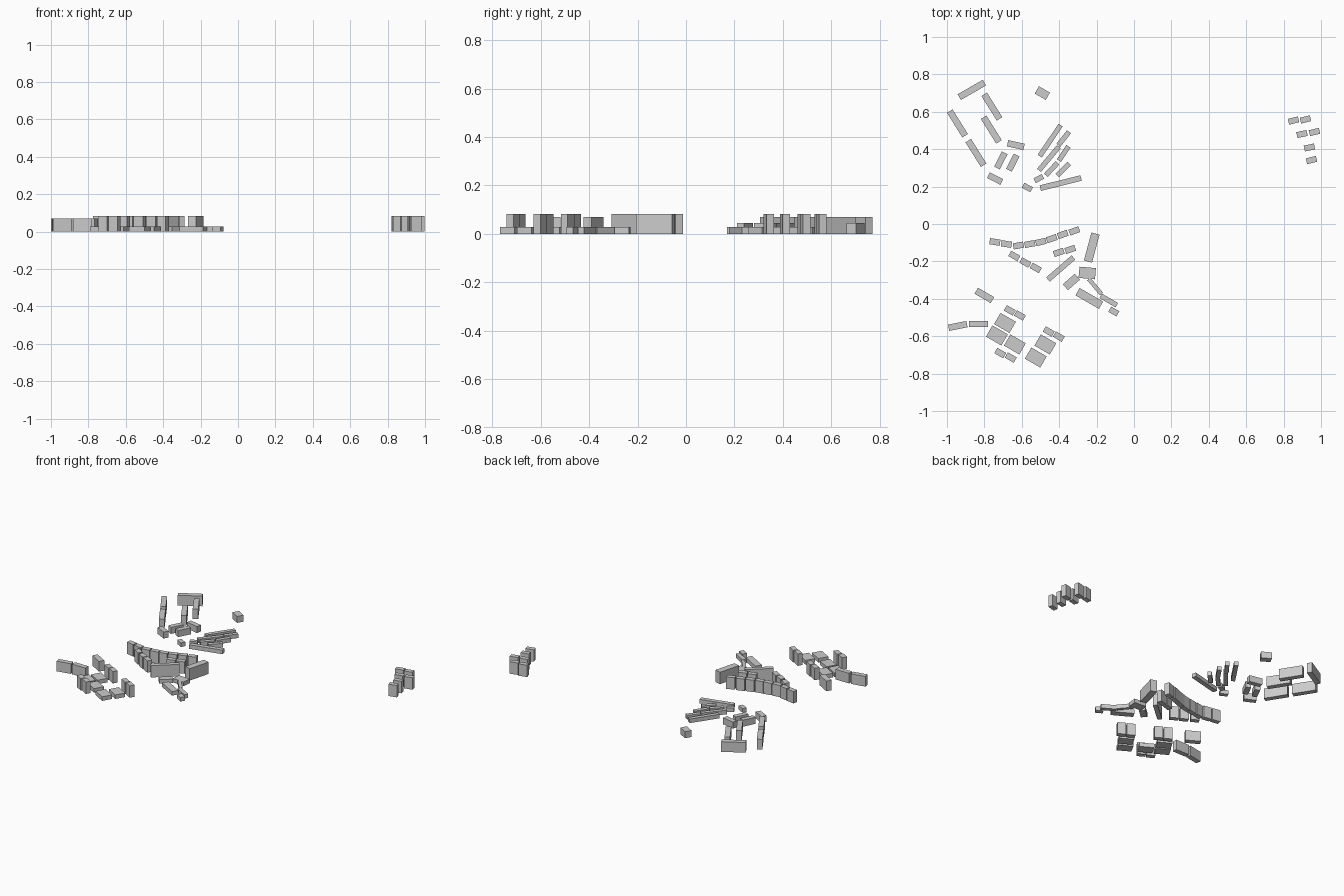
import bpy
from math import radians


def block(name, x, y, length, width, angle, height):
    """Flat-roofed building block standing on z = 0, turned about z."""
    bpy.ops.mesh.primitive_cube_add(size=1, location=(x, y, height / 2),
                                    rotation=(0, 0, radians(angle)))
    ob = bpy.context.object
    ob.name = name
    ob.scale = (length, width, height)


def row(name, places, length, width, height):
    """Equal blocks at (x, y, angle)."""
    for x, y, a in places:
        block(name, x, y, length, width, a, height)


TALL, MID, SMALL, LOW = 0.082, 0.07, 0.045, 0.028

# north-west long slabs
row("long_slab", [(-.867, .717, 30), (-.76, .628, -58), (-.763, .505, -58),
                  (-.944, .538, -58), (-.845, .38, -58)], .155, .035, MID)

# small halls around the north-west court
block("lone_hall", -.49, .70, .068, .045, -30, SMALL)
row("court_hall", [(-.632, .422, -12), (-.712, .34, 63), (-.648, .328, 63)],
    .09, .034, SMALL)
block("court_hall", -.743, .243, .08, .034, -27, SMALL)
block("court_kiosk", -.57, .195, .052, .03, -28, LOW)
block("court_kiosk", -.509, .243, .05, .028, 28, LOW)

# fan of low sheds
block("fan_shed", -.392, .219, .225, .03, 14, LOW)
block("fan_shed", -.448, .446, .20, .027, 56, LOW)
block("fan_shed", -.455, .35, .165, .027, 50, LOW)
row("fan_shed_short", [(-.376, .457, 52), (-.376, .377, 56),
                       (-.44, .294, 47), (-.378, .291, 45)], .092, .027, LOW)

# distant eastern towers
row("east_tower", [(.853, .553, 14), (.917, .559, 14), (.898, .481, 12),
                   (.965, .492, 13), (.938, .409, 12), (.949, .342, 14)],
    .056, .032, TALL)

# curved tower row
row("arc_tower", [(-.744, -.096, -9), (-.682, -.107, -9), (-.618, -.115, 10),
                  (-.557, -.107, 10), (-.498, -.096, 13), (-.44, -.078, 18),
                  (-.381, -.056, 20), (-.319, -.037, 20),
                  (-.402, -.152, 18), (-.341, -.136, 18),
                  (-.64, -.171, -30), (-.581, -.206, -29),
                  (-.525, -.235, -30)], .056, .033, TALL)

# central wedge of slabs
block("diagonal_slab", -.392, -.238, .18, .03, 41, TALL)
block("upright_slab", -.226, -.126, .155, .045, 75, TALL)
block("corner_hall", -.335, -.31, .085, .042, 41, LOW)
block("square_hall", -.25, -.262, .088, .06, -5, LOW)
block("link_wing", -.208, -.334, .105, .022, -50, LOW)
block("wide_wing", -.239, -.398, .145, .045, -30, LOW)
block("thin_wing", -.135, -.409, .10, .027, -30, LOW)
block("end_wing", -.108, -.468, .05, .032, -30, LOW)

# south-west slabs
block("west_slab", -.80, -.382, .10, .037, -30, MID)
block("west_slab", -.942, -.545, .10, .034, 11, MID)
block("west_slab", -.832, -.535, .103, .034, 0, MID)

# south-west squares with tower pairs
row("low_square", [(-.69, -.529, -30), (-.733, -.596, -30),
                   (-.637, -.644, -30), (-.474, -.644, -30),
                   (-.525, -.714, -30)], .095, .069, LOW)
row("pair_tower", [(-.664, -.462, -30), (-.61, -.489, -30),
                   (-.456, -.575, -30), (-.402, -.602, -30),
                   (-.715, -.69, -30), (-.659, -.714, -30)], .055, .033, TALL)
